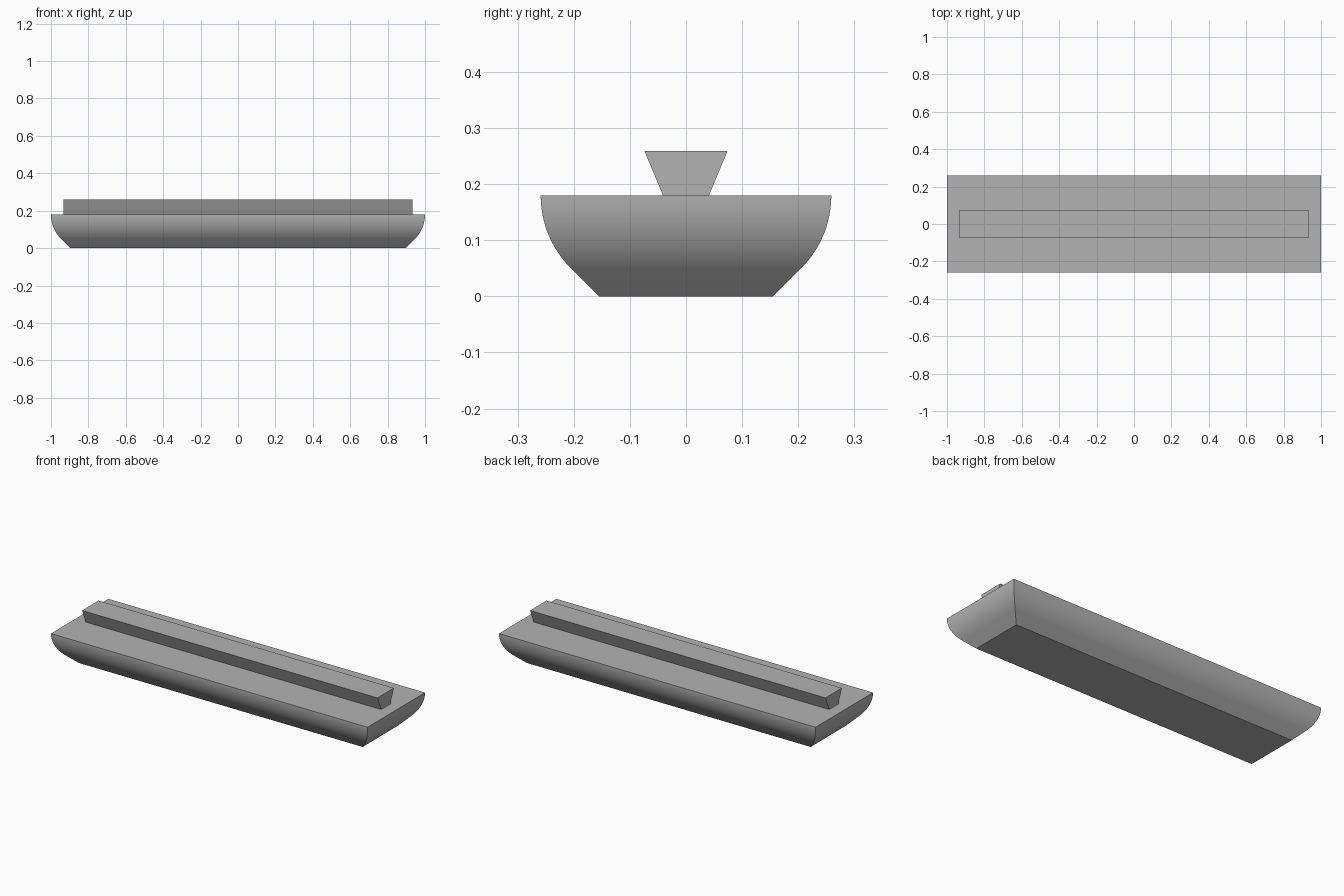
import bpy, bmesh, math

cube = bpy.data.objects.get("Cube")
if cube:
    bpy.data.objects.remove(cube, do_unlink=True)

grey = bpy.data.materials.new("plain grey")
grey.use_nodes = True
colour = (0.45, 0.45, 0.45, 1)
grey.diffuse_color = colour
grey.node_tree.nodes["Principled BSDF"].inputs["Base Color"].default_value = colour


def loft(name, sections):
    """Stack rectangles given as (half_x, half_y, z) and cap both ends."""
    bm = bmesh.new()
    rings = [[bm.verts.new((sx * hx, sy * hy, z))
              for sx, sy in ((-1, -1), (1, -1), (1, 1), (-1, 1))]
             for hx, hy, z in sections]
    for low, high in zip(rings, rings[1:]):
        for i in range(4):
            j = (i + 1) % 4
            bm.faces.new((low[i], low[j], high[j], high[i]))
    bm.faces.new(rings[0][::-1])
    bm.faces.new(rings[-1])
    bmesh.ops.recalc_face_normals(bm, faces=bm.faces)
    mesh = bpy.data.meshes.new(name)
    bm.to_mesh(mesh)
    bm.free()
    mesh.materials.append(grey)
    obj = bpy.data.objects.new(name, mesh)
    bpy.context.collection.objects.link(obj)
    return obj


# Body: a 45 degree chamfer that runs into a rounded side
LENGTH, WIDTH, DECK, RADIUS = 1.0, 0.259, 0.18, 0.184
STEPS = 16
insets = [(0.104, 0.0)]
for k in range(STEPS + 1):
    a = math.radians(45 * (1 - k / STEPS))
    insets.append((RADIUS * (1 - math.cos(a)), DECK - RADIUS * math.sin(a)))
body = loft("body", [(LENGTH - d, WIDTH - d, z) for d, z in insets])

# Rail: a dovetail bar along the deck
rail = loft("rail", [(0.933, 0.041, DECK), (0.933, 0.074, 0.259)])

# Smooth rounded sides, sharp corners
bpy.ops.object.select_all(action="DESELECT")
body.select_set(True)
bpy.context.view_layer.objects.active = body
bpy.ops.object.shade_smooth_by_angle(angle=math.radians(30))
